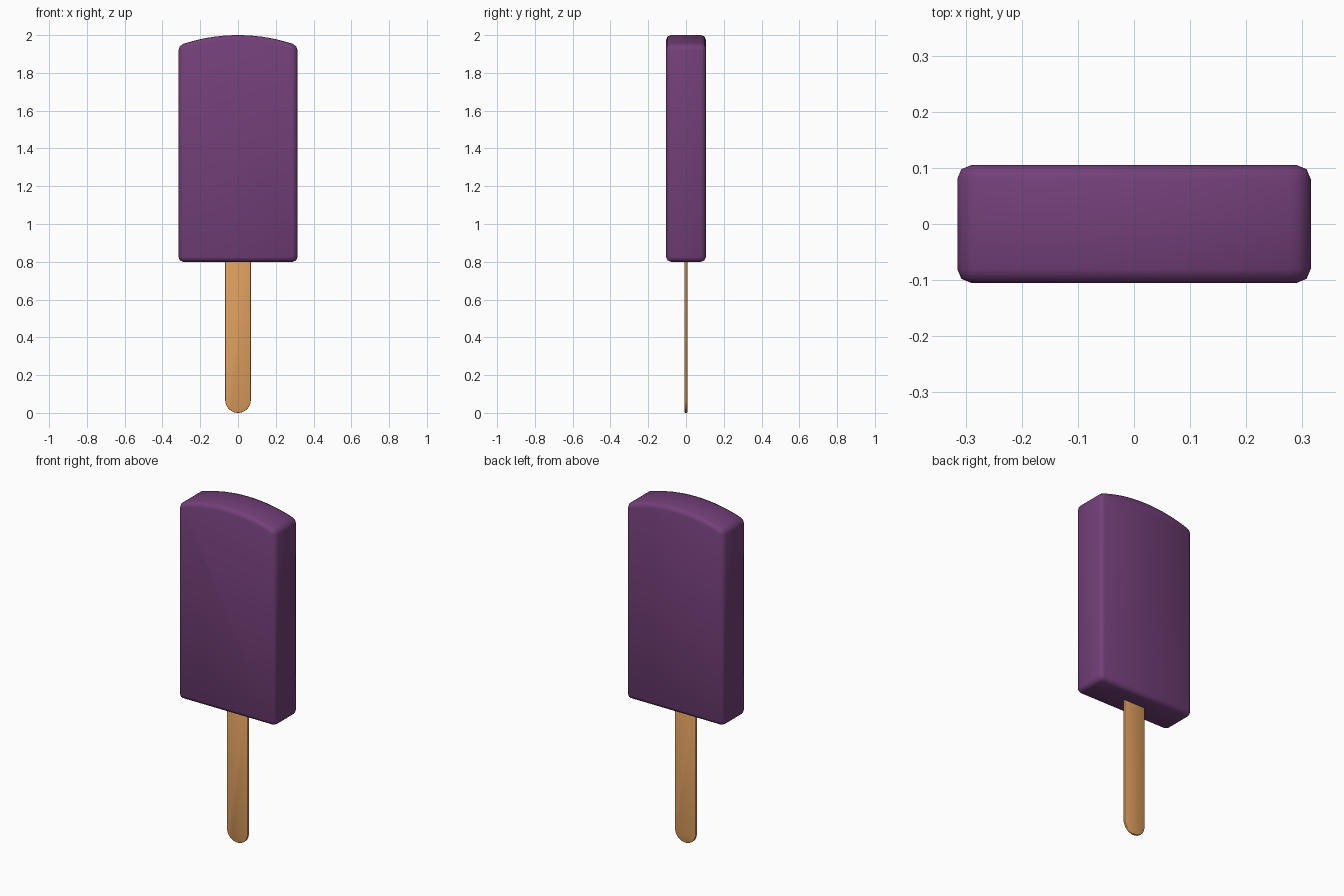
import bpy, bmesh
from math import sin, cos, pi, asin

if "Cube" in bpy.data.objects:
    bpy.data.objects.remove(bpy.data.objects["Cube"])


def extruded(name, outline, half_depth, bevel, segments, color):
    """Extrude an x-z outline along y, then round its sharp edges."""
    bm = bmesh.new()
    face = bm.faces.new([bm.verts.new((x, -half_depth, z)) for x, z in outline])
    ext = bmesh.ops.extrude_face_region(bm, geom=[face])
    verts = [v for v in ext["geom"] if isinstance(v, bmesh.types.BMVert)]
    bmesh.ops.translate(bm, verts=verts, vec=(0, 2 * half_depth, 0))
    bmesh.ops.recalc_face_normals(bm, faces=bm.faces)
    mesh = bpy.data.meshes.new(name)
    bm.to_mesh(mesh)
    bm.free()
    obj = bpy.data.objects.new(name, mesh)
    bpy.context.collection.objects.link(obj)
    mod = obj.modifiers.new("rounded_edges", "BEVEL")
    mod.width, mod.segments = bevel, segments
    mod.limit_method = "ANGLE"
    mod.angle_limit = 0.6
    mat = bpy.data.materials.new(name + "_color")
    mat.diffuse_color = color
    mat.use_nodes = True
    mat.node_tree.nodes["Principled BSDF"].inputs["Base Color"].default_value = mat.diffuse_color
    mesh.materials.append(mat)
    mesh.shade_smooth()
    return obj


# Ice block with a gently arched top
half_w, bottom, shoulder, top = 0.315, 0.8, 1.945, 2.0
rise = top - shoulder
radius = (half_w ** 2 + rise ** 2) / (2 * rise)
sweep = asin(half_w / radius)
n = 16
arc = []
for i in range(n + 1):
    a = sweep * (1 - 2 * i / n)
    arc.append((radius * sin(a), top - radius + radius * cos(a)))
extruded("ice_block", [(-half_w, bottom), (half_w, bottom)] + arc,
         0.105, 0.025, 2, (0.17, 0.05, 0.19, 1))

# Flat wooden stick with a round lower end
r = 0.068
tip = [(r * cos(pi + pi * i / 16), r + r * sin(pi + pi * i / 16)) for i in range(17)]
extruded("stick", tip + [(r, 0.84), (-r, 0.84)],
         0.007, 0.003, 2, (0.72, 0.34, 0.11, 1))
